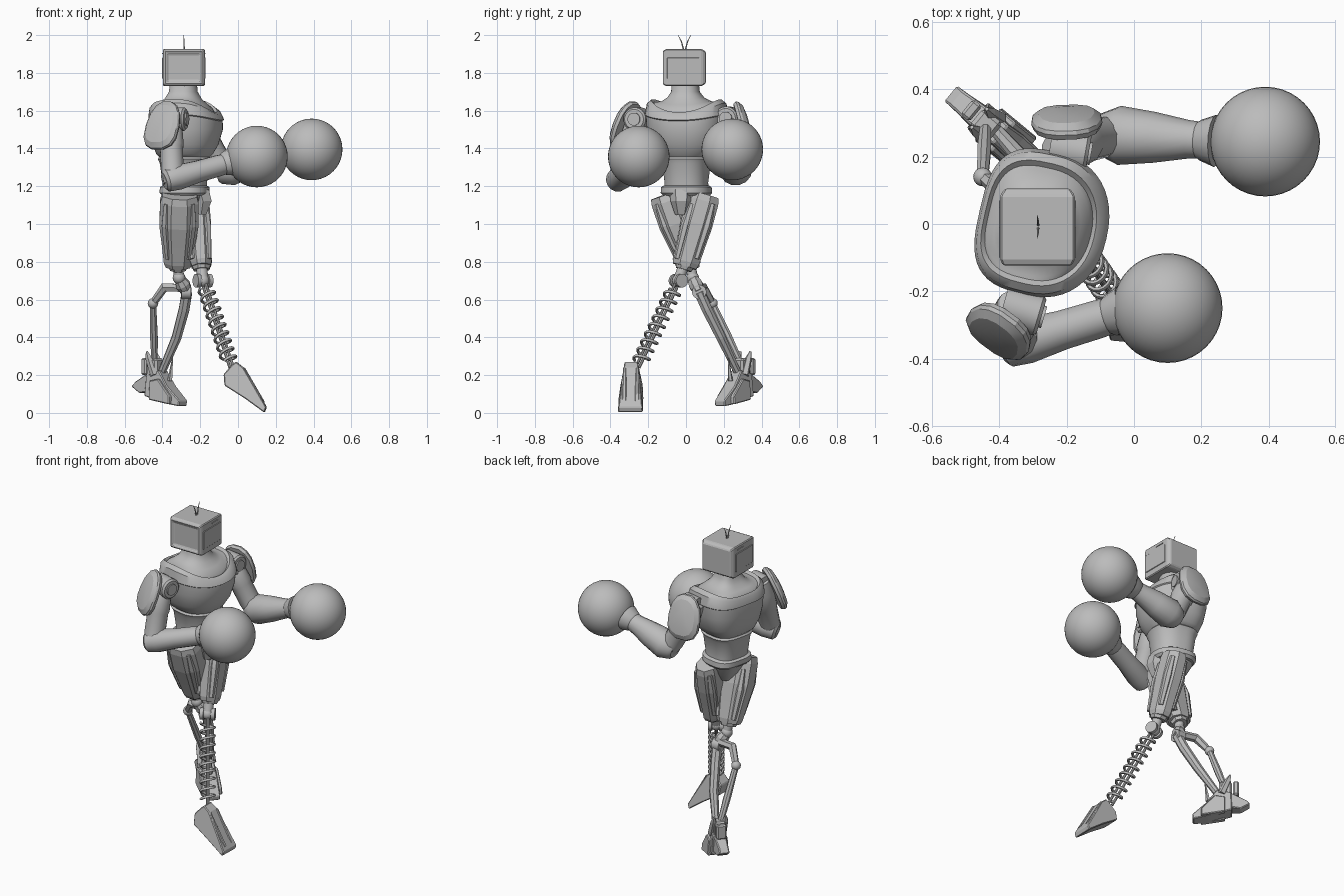
import bpy, bmesh, math
from mathutils import Vector as V, Matrix

cube = bpy.data.objects.get("Cube")
if cube:
    bpy.data.objects.remove(cube, do_unlink=True)

grey = bpy.data.materials.new("plain_grey")
grey.use_nodes = True
grey.diffuse_color = (0.5, 0.5, 0.5, 1)
grey.node_tree.nodes["Principled BSDF"].inputs["Base Color"].default_value = (0.5, 0.5, 0.5, 1)


def finish(name, bm, smooth=None, bevel=0):
    bmesh.ops.recalc_face_normals(bm, faces=bm.faces)
    me = bpy.data.meshes.new(name)
    bm.to_mesh(me)
    bm.free()
    me.materials.append(grey)
    ob = bpy.data.objects.new(name, me)
    bpy.context.collection.objects.link(ob)
    if bevel:
        mod = ob.modifiers.new("Bevel", 'BEVEL')
        mod.width, mod.segments = bevel, 1
    if smooth:
        bpy.ops.object.select_all(action='DESELECT')
        ob.select_set(True)
        bpy.context.view_layer.objects.active = ob
        bpy.ops.object.shade_smooth_by_angle(angle=math.radians(smooth))
    return ob


def skin(bm, rings):
    """Joins rings of points with quads and caps both ends."""
    vs = [[bm.verts.new(p) for p in r] for r in rings]
    n = len(vs[0])
    for a, b in zip(vs, vs[1:]):
        for i in range(n):
            bm.faces.new((a[i], a[(i + 1) % n], b[(i + 1) % n], b[i]))
    bm.faces.new(vs[0])
    bm.faces.new(vs[-1])


def limb(name, pts, radii, sides=16, ref=(1, 0, 0), smooth=35, flat=1.0):
    """Tube through points; ref fixes its sideways direction, flat squashes it."""
    pts = [V(p) for p in pts]
    rings = []
    for i, p in enumerate(pts):
        t = (pts[min(i + 1, len(pts) - 1)] - pts[max(i - 1, 0)]).normalized()
        s = V(ref).cross(t).normalized()
        u = t.cross(s)
        r = radii[i] if isinstance(radii, (list, tuple)) else radii
        ring = []
        for k in range(sides):
            a = math.tau * (k + 0.5) / sides
            ring.append(p + u * r * math.cos(a) + s * r * flat * math.sin(a))
        rings.append(ring)
    bm = bmesh.new()
    skin(bm, rings)
    return finish(name, bm, smooth)


def along(a, b, fractions):
    return [V(a).lerp(V(b), f) for f in fractions]


def power(v, e):
    return math.copysign(abs(v) ** e, v)


def ball(name, c, r, seg=40):
    bm = bmesh.new()
    bmesh.ops.create_uvsphere(bm, u_segments=seg, v_segments=seg // 2, radius=r,
                              matrix=Matrix.Translation(c))
    return finish(name, bm, 60)


def box(name, c, size, turn=0, bevel=0.006):
    bm = bmesh.new()
    bmesh.ops.create_cube(bm, size=1, matrix=Matrix.Translation(c)
                          @ Matrix.Rotation(turn, 4, 'Z') @ Matrix.Diagonal((*size, 1)))
    return finish(name, bm, bevel=bevel)


def prism(name, origin, forward, profile):
    """Foot-like block: profile of (along, height, half width)."""
    f = V(forward).normalized()
    s = V((0, 0, 1)).cross(f)
    bm = bmesh.new()
    skin(bm, [[V(origin) + f * a + V((0, 0, h)) + s * w * side for a, h, w in profile]
              for side in (-1, 1)])
    return finish(name, bm, bevel=0.005)


def body(name, rows, turn, sides=48):
    """Upright loft; rows are (z, x, y, depth, width, side lift)."""
    c, s = math.cos(turn), math.sin(turn)
    rings = []
    for z, x, y, d, w, lift in rows:
        ring = []
        for k in range(sides):
            a = math.tau * k / sides
            ca, sa = math.cos(a), math.sin(a)
            e = 0.65 if ca < 0 else 0.9
            px, py = d * power(ca, e), w * power(sa, e)
            back = 0.5 * ca * ca if ca < 0 else 0
            ring.append((x + px * c - py * s, y + px * s + py * c, z + lift * (sa * sa + back)))
        rings.append(ring)
    bm = bmesh.new()
    skin(bm, rings)
    return finish(name, bm, 40)


TURN = math.radians(-13)
# Chest, raised collar rim and domed neck base in one loft
body("chest", [(1.35, -0.28, 0, .125, .125, 0), (1.37, -0.28, 0, .145, .15, 0),
               (1.42, -0.275, 0, .168, .185, 0), (1.50, -0.27, 0, .187, .207, .005),
               (1.545, -0.27, 0, .185, .212, .03), (1.55, -0.27, 0, .193, .217, .03),
               (1.58, -0.275, 0, .182, .207, .06), (1.592, -0.28, 0, .166, .183, .068),
               (1.58, -0.28, 0, .155, .168, .066), (1.605, -0.282, 0, .148, .155, .042),
               (1.63, -0.285, 0, .125, .13, .02), (1.66, -0.287, -.003, .095, .095, .01),
               (1.70, -0.288, -.004, .074, .074, 0), (1.76, -0.288, -.005, .068, .068, 0)], TURN)
# Abdomen, belt and hips
body("abdomen", [(1.17, -0.28, 0, .11, .115, 0), (1.22, -0.28, 0, .115, .112, 0),
                 (1.32, -0.28, 0, .128, .125, 0), (1.345, -0.28, 0, .138, .14, 0),
                 (1.355, -0.28, 0, .13, .13, 0), (1.38, -0.28, 0, .12, .12, 0)], TURN)
body("belt", [(1.15, -0.28, 0, .115, .12, 0), (1.165, -0.28, 0, .128, .133, 0),
              (1.195, -0.28, 0, .128, .13, 0), (1.205, -0.28, 0, .11, .115, 0)], TURN)
body("hips", [(1.04, -0.27, 0, .05, .045, 0), (1.09, -0.275, 0, .085, .08, 0),
              (1.17, -0.28, 0, .12, .12, 0)], 0, 12)
limb("crotch_plate", [(-.20, -.025, 1.17), (-.185, -.025, 1.12), (-.195, -.025, 1.05)],
     [.055, .052, .03], 6, smooth=None, flat=1.1)

# Boxy head: casing, screen frame, tapered back and side panels
bm = bmesh.new()
bmesh.ops.create_cube(bm, size=1, matrix=Matrix.Translation((-.287, -.01, 1.828))
                      @ Matrix.Diagonal((.222, .19, .195, 1)))
for f in list(bm.faces):
    n = f.normal.copy()
    if n.y < -0.9:
        bmesh.ops.inset_region(bm, faces=[f], thickness=.012, depth=.018)
        bmesh.ops.inset_region(bm, faces=[f], thickness=.014)
        bmesh.ops.inset_region(bm, faces=[f], thickness=.014, depth=-.01)
    elif n.y > 0.9:
        bmesh.ops.inset_region(bm, faces=[f], thickness=.02, depth=.02)
finish("head", bm, bevel=0.006)
for sx in (-1, 1):
    box("head_side_panel", (-.287 + sx * .111, -.015, 1.825), (.008, .17, .112), bevel=.002)
    box("head_side_slot", (-.287 + sx * .111, .02, 1.902), (.008, .06, .006), bevel=0)
for sy in (-1, 1):
    limb("antenna", [(-.285, -.008 + sy * .004, 1.92), (-.285, -.008 + sy * .016, 1.965),
                     (-.288, -.008 + sy * .034, 2.0)], [.004, .003, .001], 6)


def arm(side, shoulder, joint, elbow, wrist, glove, fore, pad, normal):
    # Shoulder drum with hub
    axis = (V(joint) - V(shoulder)).normalized()
    limb(side + "_shoulder_drum", [V(shoulder) - axis * .03, V(joint) - axis * .01, joint],
         [.062, .062, .052], 24, ref=(0, 0, 1))
    limb(side + "_shoulder_hub", [joint, V(joint) + axis * .008], .034, 20, ref=(0, 0, 1))
    # Upper arm, elbow and forearm
    limb(side + "_upper_arm", along(shoulder, elbow, (-.1, .15, .45, .5, .85, 1.08)),
         [.045, .065, .068, .062, .062, .05], 12)
    limb(side + "_forearm", along(elbow, wrist, (-.17, -.12, .1, .5, .9, 1, 1.03, 1.2)),
         [.045, .062, fore, fore * .86, .057, .055, .061, .078], 14, ref=(0, 0, 1))
    ball(side + "_glove", glove, .163)
    # Shield-like faceted pauldron, wider below
    n = V(normal).normalized()
    up = (V((0, 0, 1)) - n * n.z).normalized()
    frame = Matrix((up.cross(n), up, n)).transposed()
    rings = []
    for scale, h in ((.94, -.028), (1, -.012), (.97, 0), (.78, .018), (.4, .026)):
        ring = []
        for k in range(14):
            a = math.tau * k / 14
            wide = .106 - .014 * math.sin(a)
            ring.append(V(pad) + frame @ V((wide * scale * power(math.cos(a), .8),
                                            .138 * scale * power(math.sin(a), .8), h)))
        rings.append(ring)
    bm = bmesh.new()
    skin(bm, rings)
    finish(side + "_pauldron", bm, 25)


arm("right", (-.36, -.25, 1.555), (-.275, -.275, 1.555), (-.345, -.355, 1.24),
    (-.08, -.275, 1.315), (.10, -.25, 1.357), .068, (-.405, -.325, 1.525), (-.55, -.75, .36))
arm("left", (-.22, .225, 1.56), (-.135, .21, 1.56), (-.07, .265, 1.28),
    (.19, .25, 1.36), (.39, .245, 1.395), .088, (-.2, .31, 1.52), (-.03, .95, .25))


def thigh(side, hip, knee, r, flat, taper):
    # Angular thigh with raised strips and knee collar
    limb(side + "_thigh", along(hip, knee, (-.1, 0, .35, .65, .93, 1)),
         [r * .9, r, r * 1.02, r * (.5 + taper / 2), r * taper, r * (taper - .1)],
         8, smooth=None, flat=flat)
    for k in range(4):
        a = math.tau * (k + .5) / 4
        d = V((math.cos(a), math.sin(a) * flat, 0)) * r
        a0, b0 = along(hip, knee, (.04, .88))
        limb(side + "_thigh_strip", [a0 + d * .87, a0.lerp(b0, .4) + d * .9, b0 + d * taper * .93],
             [.016, .024, .016], 6, smooth=None)
    limb(side + "_knee_collar", along(hip, knee, (.95, 1.05)), [.06, .045], 8, smooth=None)


thigh("right", (-.31, -.10, 1.12), (-.318, .025, .775), .11, .84, .74)
thigh("left", (-.22, .09, 1.12), (-.194, -.008, .775), .072, 1.25, .86)

# Left shin: knee knuckle, twin rods and coil spring
KNEE, ANKLE = V((-.185, -.04, .70)), V((-.035, -.255, .245))
limb("left_knee_stub", [(-.194, -.012, .78), KNEE], .03, 12)
ball("left_knee", KNEE, .034, 16)
for s in (-1, 1):
    d = V((.9, .45, 0)) * s
    limb("left_knee_disc", [KNEE + d * .022, KNEE + d * .044], .036, 16, ref=(0, 0, 1))
axis = (ANKLE - KNEE).normalized()
u = axis.orthogonal().normalized()
w = axis.cross(u)
for s in (-1, 1):
    limb("left_shin_rod", [KNEE + w * s * .012, ANKLE + w * s * .012], .008, 8)
coils, steps = 9, 16
top, low = KNEE.lerp(ANKLE, .1), KNEE.lerp(ANKLE, .94)
helix = []
for i in range(coils * steps + 1):
    a = math.tau * i / steps
    helix.append(top.lerp(low, i / (coils * steps)) + (u * math.cos(a) + w * math.sin(a)) * .04)
limb("left_shin_spring", helix, .008, 6, ref=axis, smooth=60)

# Left foot, toes down, with a raised instep frame
prism("left_foot", (0, -.29, 0), (1, -.03, 0),
      [(-.075, .205, .042), (-.035, .25, .038), (-.01, .272, .035), (.03, .24, .04),
       (.10, .12, .054), (.152, .03, .064), (.14, .002, .066), (.04, .075, .066), (-.07, .145, .06)])
for s in (-1, 1):
    prism("left_foot_rail", (.006, -.29 + s * .034, .006), (1, -.03, 0),
          [(.02, .235, .008), (.03, .235, .008), (.14, .045, .012), (.10, .09, .012)])

# Right shin: knuckles, cross link and two struts
knee, hinge, ankle = V((-.312, .035, .715)), V((-.27, .07, .64)), V((-.41, .28, .2))
elbow_pin, heel_pin = V((-.45, .14, .58)), V((-.44, .31, .22))
limb("right_knee_stub", [(-.318, .025, .78), knee], .028, 12)
ball("right_knee", knee, .034, 16)
limb("right_shin_block", [knee, knee.lerp(hinge, .5), hinge], [.028, .04, .03], 8, smooth=None)
limb("right_hinge", [hinge - V((.03, 0, 0)), hinge + V((.02, 0, 0))], .038, 16, ref=(0, 0, 1))
limb("right_cross_link", [hinge + V((0, 0, .02)), V((-.39, .09, .665)), elbow_pin],
     [.024, .026, .02], 6, ref=(0, 0, 1), smooth=None)
ball("right_link_pin", elbow_pin, .028, 16)
limb("right_rear_strut", along(elbow_pin, heel_pin, (0, .5, 1)), [.018, .022, .016], 8)
limb("right_main_strut", [hinge, V((-.285, .11, .55)), V((-.325, .185, .40)), ankle],
     [.03, .03, .027, .02], 8, smooth=None)

# Right foot: ankle housing, heel and toe blocks with fins
FWD = V((.75, -.62, 0))
ANG = math.atan2(FWD.y, FWD.x)
side = V((0, 0, 1)).cross(FWD).normalized()
FOOT = V((-.42, .285, 0))
box("right_ankle_housing", FOOT + V((-.02, .01, .24)), (.075, .07, .10), ANG, .012)
box("right_heel_tower", FOOT - FWD * .085 + V((0, 0, .245)), (.035, .06, .09), ANG, .008)
prism("right_foot", FOOT, FWD,
      [(-.06, .09, .05), (-.055, .21, .04), (.03, .225, .036), (.09, .14, .04),
       (.17, .065, .035), (.165, .035, .035), (.08, .05, .05)])
prism("right_heel", FOOT, FWD,
      [(-.165, .14, .03), (-.14, .165, .028), (-.05, .21, .035), (-.05, .11, .04), (-.11, .105, .032)])
for s in (-1, 1):
    prism("right_toe_guard", FOOT + side * s * .045, FWD,
          [(-.02, .07, .018), (-.02, .17, .012), (.04, .18, .012), (.12, .09, .014), (.12, .045, .018)])
    base = FOOT + side * s * .035
    limb("right_ankle_fin", [base + V((0, 0, .2)), base + V((-.03, .02, .29)), base + V((-.04, .03, .325))],
         [.022, .018, .006], 5, smooth=None)
limb("right_foot_spike", [FOOT + FWD * .08 + V((0, 0, .17)), FOOT + FWD * .1 + V((0, 0, .3))],
     [.014, .002], 5, smooth=None)
